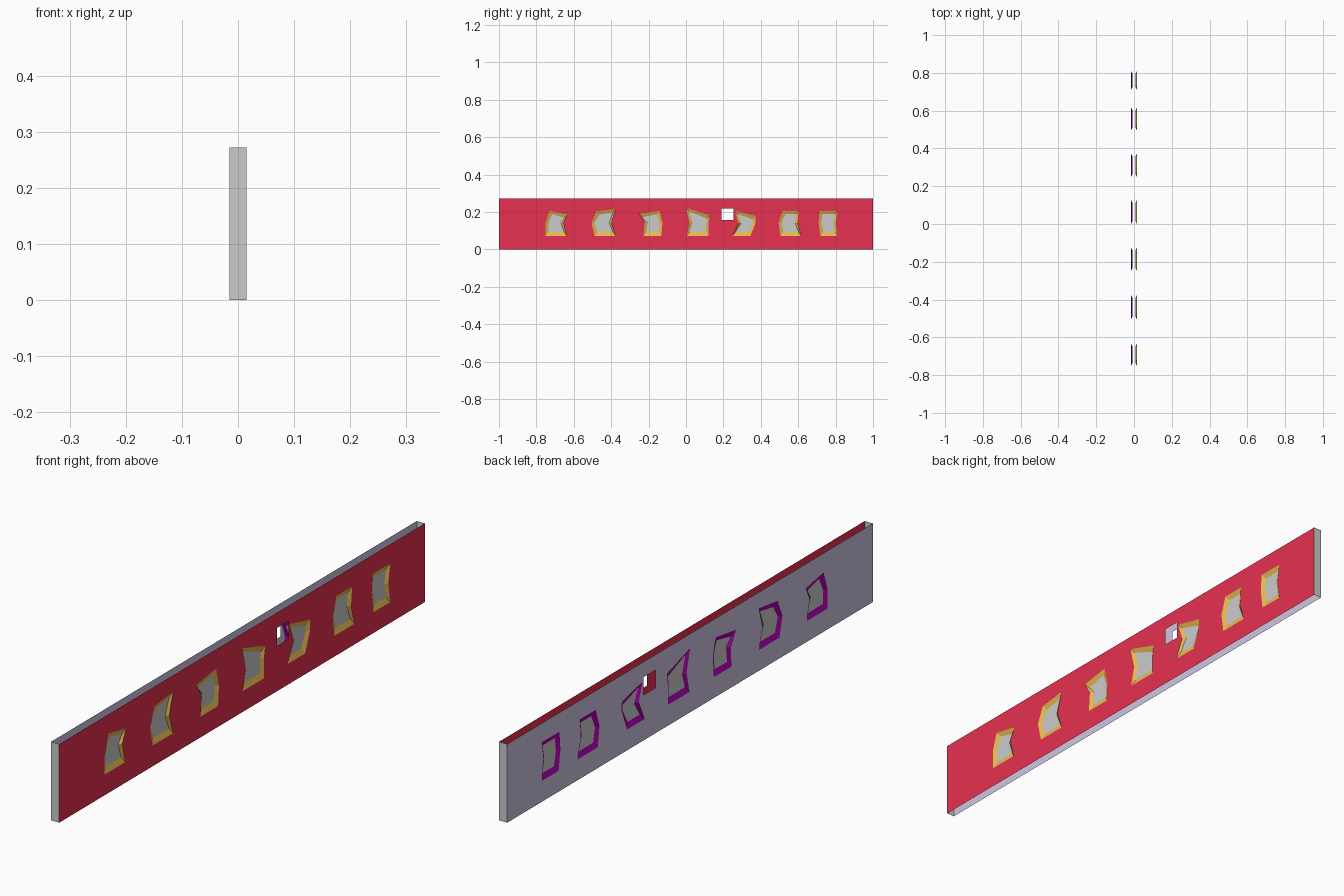
import bpy, bmesh
from mathutils import Vector

if "Cube" in bpy.data.objects:
    bpy.data.objects.remove(bpy.data.objects["Cube"])

X, H, DEPTH = 0.0155, 0.272, 0.007   # half thickness, height, window recess


def material(name, rgb):
    m = bpy.data.materials.new(name)
    m.diffuse_color = (*rgb, 1)
    m.use_nodes = True
    m.node_tree.nodes["Principled BSDF"].inputs["Base Color"].default_value = m.diffuse_color
    return m


def finish(bm, name, mat=None, outward=None):
    if outward is not None:
        bm.normal_update()
        for f in bm.faces:
            if f.normal.dot(outward) < 0:
                f.normal_flip()
    mesh = bpy.data.meshes.new(name)
    bm.to_mesh(mesh)
    bm.free()
    ob = bpy.data.objects.new(name, mesh)
    bpy.context.collection.objects.link(ob)
    if mat:
        mesh.materials.append(mat)


red = material("red", (0.8, 0.03, 0.08))
mauve = material("mauve", (0.62, 0.56, 0.75))
gold = material("gold", (0.8, 0.5, 0.08))
purple = material("purple", (0.4, 0.0, 0.4))

# Crooked window outlines: y of bottom-left, mid-left, top-left, top-right,
# mid-right, bottom-right, then z of the two top corners
windows = [
    (-.751, -.751, -.730, -.634, -.655, -.639, .206, .187),
    (-.489, -.505, -.479, -.377, -.398, -.377, .203, .216),
    (-.227, -.222, -.249, -.142, -.126, -.131, .190, .206),
    (.003, .019, .000, .126, .120, .120, .222, .182),
    (.249, .281, .259, .372, .372, .345, .206, .179),
    (.505, .495, .516, .602, .596, .615, .206, .206),
    (.719, .709, .714, .810, .800, .810, .206, .206),
]


def outlines(w):
    zs = (.072, .142, w[6], w[7], .142, .072)
    outer = list(zip(w[:6], zs))
    dy = (.015, .015, .015, -.013, -.013, -.013)
    dz = (.020, 0, -.018, -.018, 0, .020)
    return outer, [(y + a, z + b) for (y, z), a, b in zip(outer, dy, dz)]


wall = [(-1, 0), (1, 0), (1, H), (-1, H)]
opening = [(.19, .157), (.254, .157), (.254, .219), (.19, .219)]

for side, label, wall_mat, frame_mat in ((1, "right", red, gold), (-1, "left", mauve, purple)):
    out = Vector((side, 0, 0))
    # wall sheet pierced by the windows and the square opening
    bm = bmesh.new()
    for loop in [wall, opening] + [outlines(w)[0] for w in windows]:
        vs = [bm.verts.new((side * X, y, z)) for y, z in loop]
        for i, v in enumerate(vs):
            bm.edges.new((v, vs[i - 1]))
    bmesh.ops.triangle_fill(bm, edges=bm.edges[:], use_beauty=True, use_dissolve=False, normal=out)
    finish(bm, label + "_wall", wall_mat, out)

    # sloped frames and recessed panes
    frames, panes = bmesh.new(), bmesh.new()
    for w in windows:
        outer, inner = outlines(w)
        a = [frames.verts.new((side * X, y, z)) for y, z in outer]
        b = [frames.verts.new((side * (X - DEPTH), y, z)) for y, z in inner]
        for i in range(6):
            frames.faces.new((a[i - 1], a[i], b[i], b[i - 1]))
        panes.faces.new([panes.verts.new(v.co) for v in b])
    finish(frames, label + "_window_frames", frame_mat, out)
    finish(panes, label + "_window_panes", None, out)

# end caps; top and bottom stay open
for s, label in ((-1, "front"), (1, "back")):
    bm = bmesh.new()
    bm.faces.new([bm.verts.new((x, s, z)) for x, z in ((-X, 0), (X, 0), (X, H), (-X, H))])
    finish(bm, label + "_end_cap", None, Vector((0, s, 0)))
